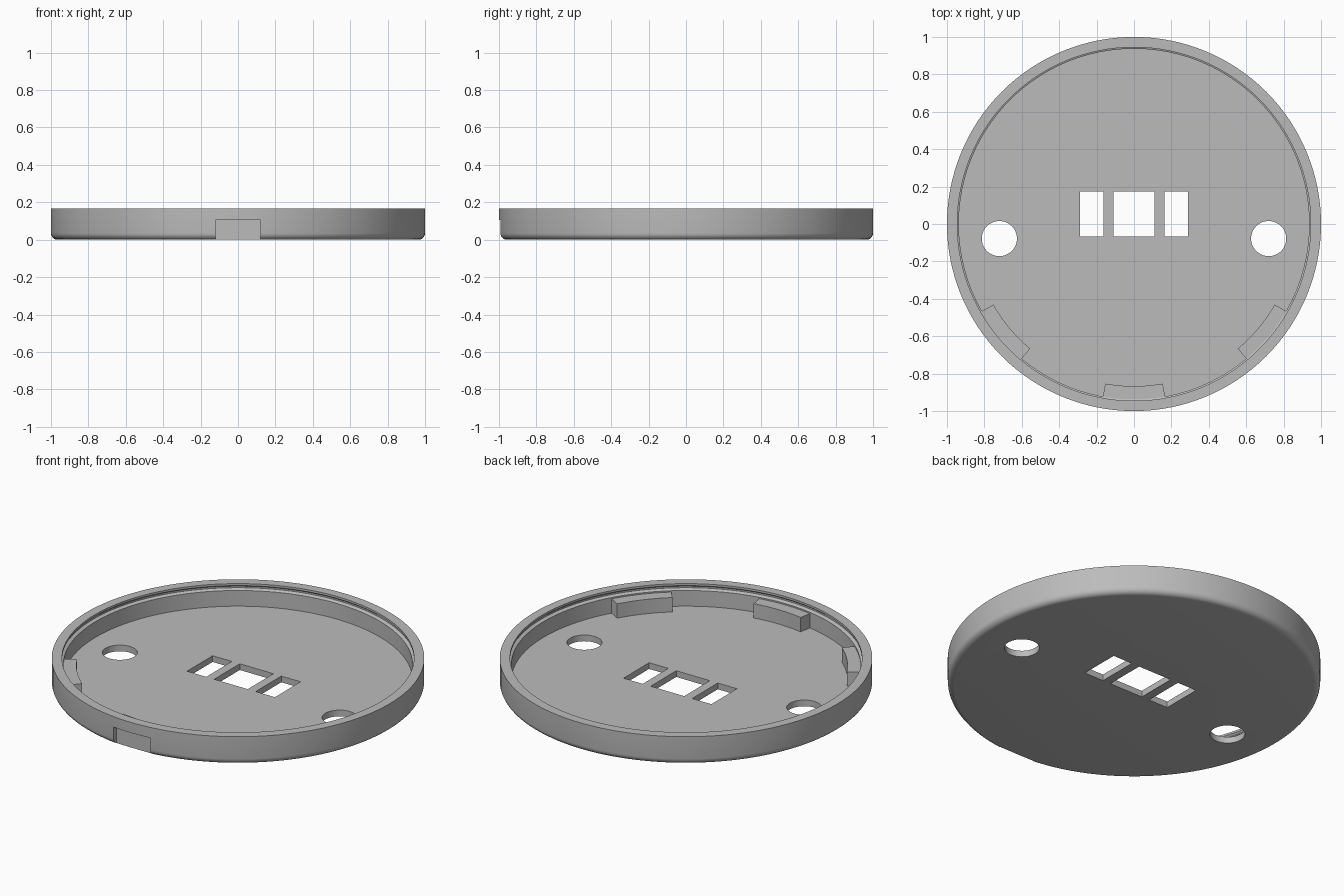
import bpy, bmesh, math
from mathutils import Matrix

cube = bpy.data.objects.get("Cube")
if cube:
    bpy.data.objects.remove(cube, do_unlink=True)

STEPS = 128
FLOOR = 0.037

grey = bpy.data.materials.new("plain grey")
grey.use_nodes = True
colour = (0.5, 0.5, 0.5, 1)
grey.diffuse_color = colour
grey.node_tree.nodes["Principled BSDF"].inputs["Base Color"].default_value = colour


def finish(bm, name, hidden=False):
    bmesh.ops.recalc_face_normals(bm, faces=bm.faces)
    mesh = bpy.data.meshes.new(name)
    bm.to_mesh(mesh)
    bm.free()
    mesh.materials.append(grey)
    obj = bpy.data.objects.new(name, mesh)
    bpy.context.collection.objects.link(obj)
    obj.hide_render = hidden
    return obj


def sweep(name, profile, start, end, steps):
    """Turn a closed (radius, height) profile about z, with capped ends."""
    bm = bmesh.new()
    rings = []
    for i in range(steps + 1):
        a = start + (end - start) * i / steps
        rings.append([bm.verts.new((r * math.sin(a), -r * math.cos(a), z)) for r, z in profile])
    n = len(profile)
    for a, b in zip(rings, rings[1:]):
        for k in range(n):
            m = (k + 1) % n
            bm.faces.new((a[k], a[m], b[m], b[k]))
    bm.faces.new(rings[0])
    bm.faces.new(rings[-1])
    return finish(bm, name)


def lathe(name, profile):
    """Turn an open profile whose ends lie on the axis."""
    bm = bmesh.new()
    verts = [bm.verts.new((r, 0, z)) for r, z in profile]
    edges = [bm.edges.new(p) for p in zip(verts, verts[1:])]
    bmesh.ops.spin(bm, geom=verts + edges, axis=(0, 0, 1), cent=(0, 0, 0),
                   angle=math.tau, steps=STEPS)
    bmesh.ops.remove_doubles(bm, verts=bm.verts, dist=0.0001)
    return finish(bm, name)


def cut(target, cutter):
    mod = target.modifiers.new(cutter.name, 'BOOLEAN')
    mod.operation = 'DIFFERENCE'
    mod.solver = 'EXACT'
    mod.object = cutter
    bpy.context.view_layer.objects.active = target
    bpy.ops.object.modifier_apply(modifier=mod.name)
    bpy.data.objects.remove(cutter, do_unlink=True)


def box_cutter(name, x0, x1, y0, y1, z0, z1):
    bm = bmesh.new()
    bmesh.ops.create_cube(bm, size=1, matrix=Matrix.Translation(
        ((x0 + x1) / 2, (y0 + y1) / 2, (z0 + z1) / 2)) @ Matrix.Diagonal((x1 - x0, y1 - y0, z1 - z0, 1)))
    return finish(bm, name, True)


# Round tray: filleted base, rim with a snap groove and ledge
fillet = 0.035
corner = [(1 - fillet + fillet * math.sin(t), fillet - fillet * math.cos(t))
          for t in (math.pi / 2 * i / 6 for i in range(7))]
tray = lathe("tray", [(0, 0)] + corner + [
    (1, 0.167), (0.945, 0.167), (0.945, 0.155), (0.955, 0.147),
    (0.955, 0.138), (0.937, 0.13), (0.937, FLOOR), (0, FLOOR)])

# Windows in the floor
for x0, x1 in ((-0.288, -0.162), (-0.11, 0.11), (0.162, 0.288)):
    cut(tray, box_cutter("window_cutter", x0, x1, -0.066, 0.174, -0.1, 0.1))

# Round holes at either side
for side in (-1, 1):
    bm = bmesh.new()
    bmesh.ops.create_cone(bm, cap_ends=True, segments=48, radius1=0.094, radius2=0.094,
                          depth=0.2, matrix=Matrix.Translation((side * 0.72, -0.078, 0)))
    cut(tray, finish(bm, "hole_cutter", True))

# Shallow notch in the front wall
cut(tray, box_cutter("notch_cutter", -0.12, 0.12, -1.1, -0.968, -0.1, 0.105))

# Curved stop blocks inside the front wall
blocks = []
for name, centre in (("right_block", -50), ("front_block", 0), ("left_block", 50)):
    blocks.append(sweep(name, [(0.867, FLOOR - 0.01), (0.945, FLOOR - 0.01), (0.945, 0.122), (0.867, 0.122)],
                        math.radians(centre - 10.2), math.radians(centre + 10.2), 10))

# Smooth the curved faces, keep the corners crisp
bpy.ops.object.select_all(action='DESELECT')
for obj in [tray] + blocks:
    obj.select_set(True)
bpy.context.view_layer.objects.active = tray
bpy.ops.object.shade_smooth_by_angle(angle=math.radians(30))
